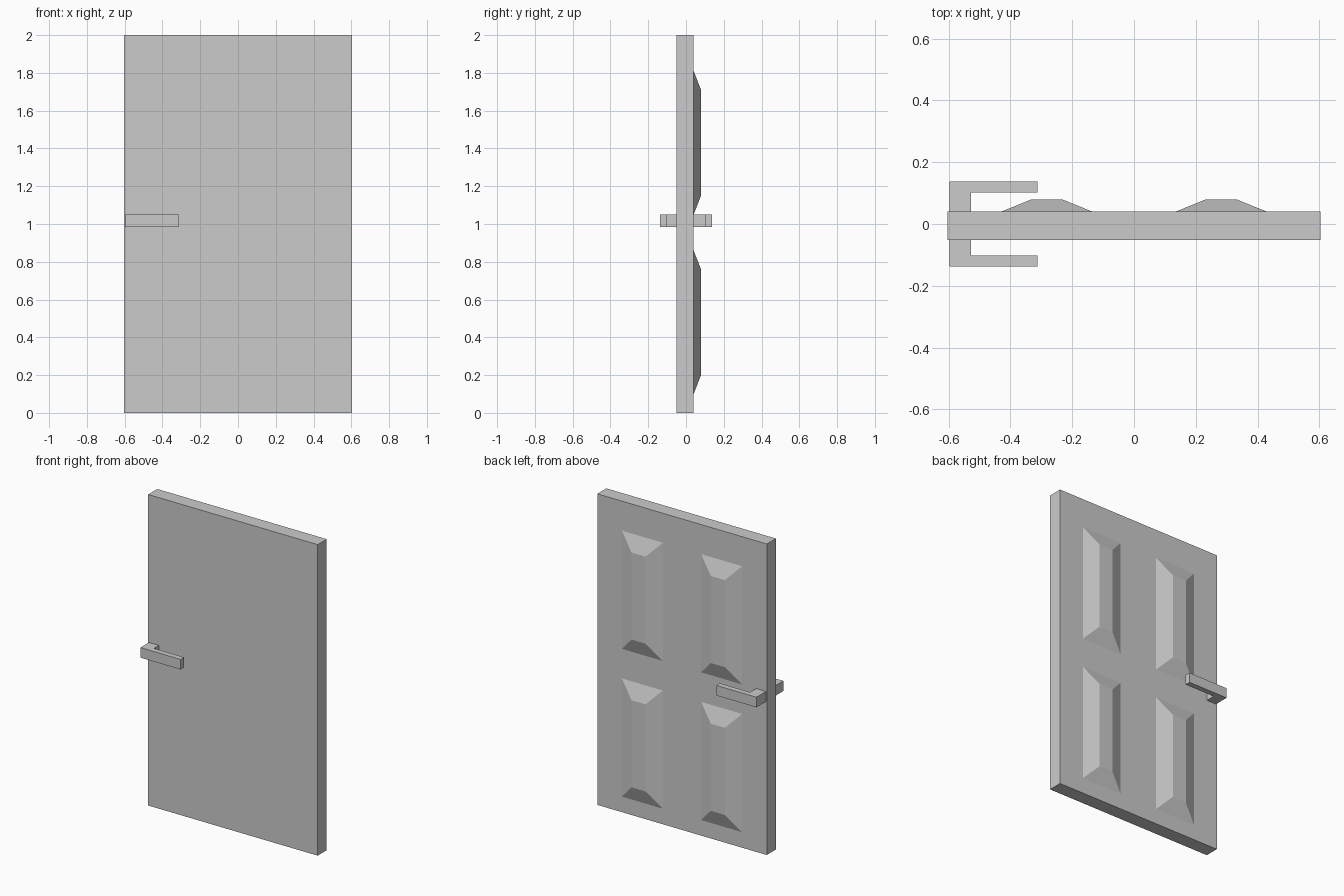
import bpy
import bmesh

cube = bpy.data.objects.get("Cube")
if cube:
    bpy.data.objects.remove(cube, do_unlink=True)

grey = bpy.data.materials.new("light_grey")
grey.use_nodes = True
colour = (0.6, 0.6, 0.6, 1)
grey.diffuse_color = colour
grey.node_tree.nodes["Principled BSDF"].inputs["Base Color"].default_value = colour

FRONT, BACK = -0.0515, 0.0405


def finish(name, bm):
    bmesh.ops.recalc_face_normals(bm, faces=bm.faces)
    mesh = bpy.data.meshes.new(name)
    bm.to_mesh(mesh)
    bm.free()
    mesh.materials.append(grey)
    obj = bpy.data.objects.new(name, mesh)
    bpy.context.collection.objects.link(obj)
    return obj


def prism(name, outline, z0, z1):
    """Extrude an (x, y) outline from z0 up to z1."""
    bm = bmesh.new()
    face = bm.faces.new([bm.verts.new((x, y, z0)) for x, y in outline])
    top = bmesh.ops.extrude_face_region(bm, geom=[face])["geom"]
    verts = [g for g in top if isinstance(g, bmesh.types.BMVert)]
    bmesh.ops.translate(bm, verts=verts, vec=(0, 0, z1 - z0))
    return finish(name, bm)


def raised_panel(name, x, z):
    """Open-backed panel with sloping sides, standing out from the back."""
    bm = bmesh.new()
    rings = []
    for half_x, half_z, y in ((0.146, 0.38, BACK), (0.05, 0.28, 0.0795)):
        rings.append([bm.verts.new((x + sx * half_x, y, z + sz * half_z))
                      for sx, sz in ((-1, -1), (-1, 1), (1, 1), (1, -1))])
    base, top = rings
    bm.faces.new(top)
    for i in range(4):
        j = (i + 1) % 4
        bm.faces.new((base[i], base[j], top[j], top[i]))
    obj = finish(name, bm)
    # Make sure the open shell faces outward
    if obj.data.polygons[0].normal.y < 0:
        obj.data.flip_normals()


# Door slab
prism("door_slab", [(-0.603, FRONT), (0.603, FRONT), (0.603, BACK), (-0.603, BACK)], 0, 2)

# Four raised panels on the back
for side, x in (("right", -0.282), ("left", 0.282)):
    for level, z in (("lower", 0.48), ("upper", 1.43)):
        raised_panel(f"{level}_{side}_panel", x, z)

# L-shaped lever handles, one on each face
for name, sign, wall in (("front_handle", -1, FRONT), ("back_handle", 1, BACK)):
    outer, inner = sign * 0.1375, sign * 0.102
    prism(name, [(-0.597, wall), (-0.597, outer), (-0.312, outer),
                 (-0.312, inner), (-0.527, inner), (-0.527, wall)], 0.985, 1.05)
